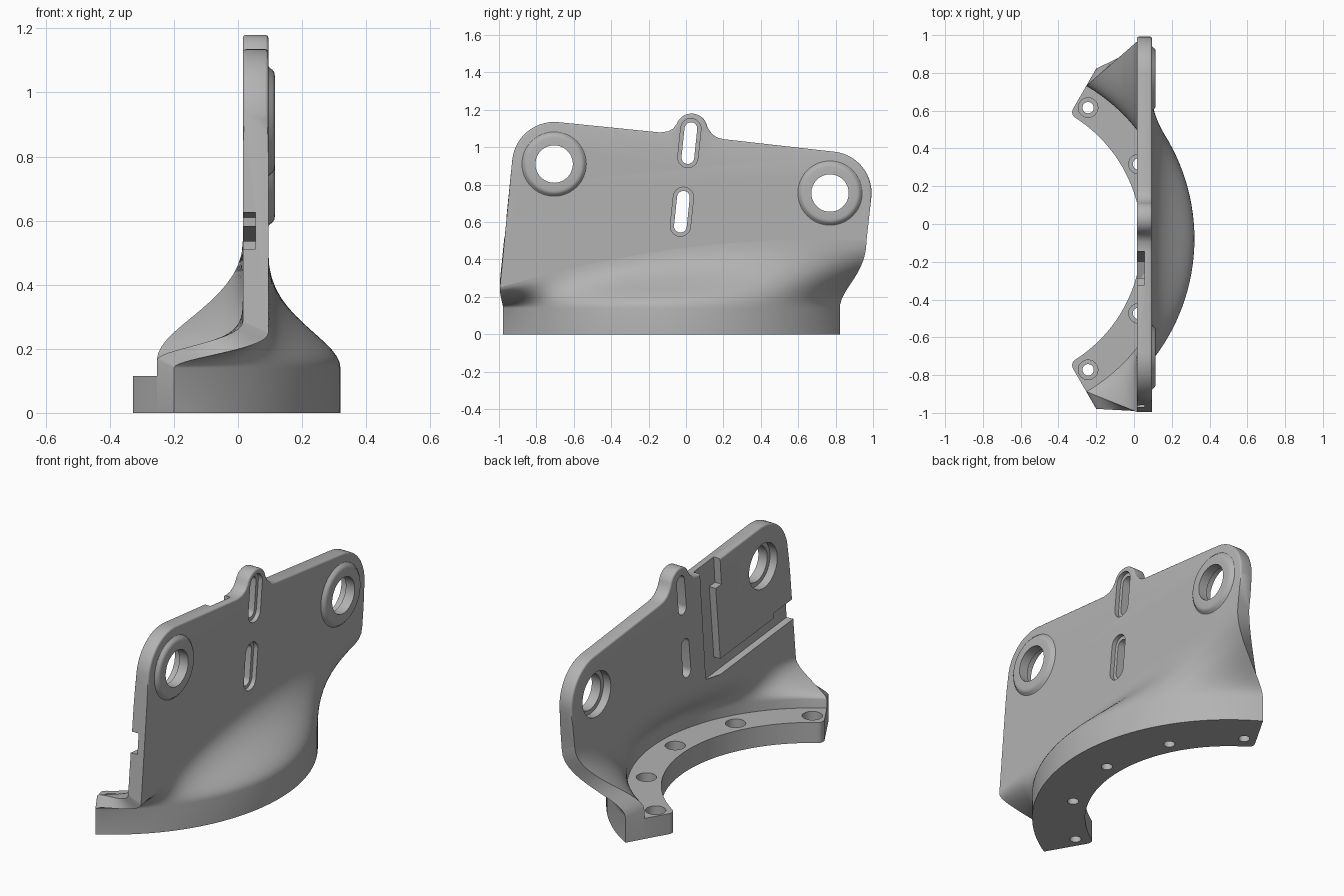
import bpy, bmesh
from math import sin, cos, pi, radians
from mathutils import Vector

if "Cube" in bpy.data.objects:
    bpy.data.objects.remove(bpy.data.objects["Cube"], do_unlink=True)

GREY = bpy.data.materials.new("plain grey")
GREY.use_nodes = True
GREY.diffuse_color = (0.45, 0.45, 0.45, 1)
GREY.node_tree.nodes["Principled BSDF"].inputs["Base Color"].default_value = (0.45, 0.45, 0.45, 1)

CX, CY = -0.72, -0.078            # centre of the curved foot
R_OUT, R_WALL, R_IN = 1.04, 0.934, 0.76
X0, X1 = 0.015, 0.095             # plate faces
END = radians(60)
N = 48
ANGLES = [-END + 2 * END * i / N for i in range(N + 1)]


def finish(name, bm):
    bmesh.ops.recalc_face_normals(bm, faces=bm.faces)
    me = bpy.data.meshes.new(name)
    bm.to_mesh(me)
    bm.free()
    me.materials.append(GREY)
    ob = bpy.data.objects.new(name, me)
    bpy.context.collection.objects.link(ob)
    return ob


def prism(points, vec):
    bm = bmesh.new()
    face = bm.faces.new([bm.verts.new(p) for p in points])
    out = bmesh.ops.extrude_face_region(bm, geom=[face])
    moved = [v for v in out["geom"] if isinstance(v, bmesh.types.BMVert)]
    bmesh.ops.translate(bm, verts=moved, vec=vec)
    return bm


def arc(cx, cy, r, a0, a1, n):
    return [(cx + r * cos(radians(a0 + (a1 - a0) * i / n)),
             cy + r * sin(radians(a0 + (a1 - a0) * i / n))) for i in range(n + 1)]


def smooth(ob):
    bpy.ops.object.select_all(action="DESELECT")
    ob.select_set(True)
    bpy.context.view_layer.objects.active = ob
    bpy.ops.object.shade_smooth_by_angle(angle=radians(32))


def cut(ob, cutters):
    bpy.context.view_layer.objects.active = ob
    for c in cutters:
        c.hide_render = True
        m = ob.modifiers.new("cut", "BOOLEAN")
        m.operation, m.solver, m.object = "DIFFERENCE", "EXACT", c
        bpy.ops.object.modifier_apply(modifier=m.name)
        bpy.data.objects.remove(c, do_unlink=True)


def plate_cutter(outline, x0, x1):
    return finish("cutter", prism([(x0, y, z) for y, z in outline], (x1 - x0, 0, 0)))


def seam(a):
    """Where the flared wall meets the plate: y and z."""
    s = sin(a) / sin(END)
    return -0.015 + 0.98 * s, 0.46 + 0.125 * s - 0.085 * s * s


# Flared wall: curved skirt that sweeps up into the flat plate
def wall_side(a, r, zb, x_top, lift, steps=14):
    base = Vector((CX + r * cos(a), CY + r * sin(a), zb))
    y, z = seam(a)
    top = Vector((x_top, y, z + lift))
    h = Vector((0, 0, top.z - zb))
    c1, c2 = base + 0.28 * h, top - 0.5 * h
    pts = [Vector((base.x, base.y, 0))]
    for i in range(steps + 1):
        t = i / steps
        u = 1 - t
        pts.append(base * u**3 + c1 * (3 * u * u * t) + c2 * (3 * u * t * t) + top * t**3)
    return pts


LIFT = 0.035
bm = bmesh.new()
outer = [[bm.verts.new(p) for p in wall_side(a, R_OUT, 0.14, X1, 0)] for a in ANGLES]
inner = [[bm.verts.new(p) for p in wall_side(a, R_WALL, 0.165, X0, LIFT)] for a in ANGLES]
rows = len(outer[0])
for i in range(N):
    for side in (outer, inner):
        for j in range(rows - 1):
            bm.faces.new((side[i][j], side[i + 1][j], side[i + 1][j + 1], side[i][j + 1]))
    for j in (0, rows - 1):
        bm.faces.new((outer[i][j], outer[i + 1][j], inner[i + 1][j], inner[i][j]))
for i in (0, N):
    for j in range(rows - 1):
        bm.faces.new((outer[i][j], outer[i][j + 1], inner[i][j + 1], inner[i][j]))
smooth(finish("flared_wall", bm))

# Foot flange with five counterbored bolt holes
ring = [(CX + R_WALL * cos(a), CY + R_WALL * sin(a), 0) for a in ANGLES]
ring += [(CX + R_IN * cos(a), CY + R_IN * sin(a), 0) for a in reversed(ANGLES)]
bm = prism(ring, (0, 0, 0.115))
corners = [e for e in bm.edges
           if abs(e.verts[0].co.z - e.verts[1].co.z) > 0.1
           and (e.verts[0].co.xy - Vector((CX, CY))).length < R_IN + 0.01
           and e.verts[0].co.x < CX + R_IN * cos(END) + 0.002]
bmesh.ops.bevel(bm, geom=corners, offset=0.035, segments=5, affect="EDGES", profile=0.5)
flange = finish("foot_flange", bm)
holes = []
for deg in (-55.5, -28, 0, 28, 55.5):
    hx, hy = CX + 0.842 * cos(radians(deg)), CY + 0.842 * sin(radians(deg))
    for r, z0 in ((0.03, -0.1), (0.052, 0.06)):
        circle = [(x, y, z0) for x, y in arc(hx, hy, r, 0, 345, 23)]
        holes.append(finish("cutter", prism(circle, (0, 0, 0.3))))
cut(flange, holes)
smooth(flange)

# Upright plate outline, starting along the seam with the wall
BOSSES = ((-0.705, 0.91), (0.77, 0.755))
outline = [seam(a) for a in ANGLES]
outline += arc(*BOSSES[1], 0.222, -6, 84, 14)
outline += [(0.21, 1.042), (0.175, 1.049), (0.148, 1.063), (0.128, 1.085)]
outline += arc(0.03, 1.095, 0.085, 10, 160, 16)
outline += [(-0.068, 1.1), (-0.095, 1.085), (-0.14, 1.079)]
outline += arc(*BOSSES[0], 0.225, 84, 174, 14)
bm = prism([(X0, y, z) for y, z in outline], (X1 - X0, 0, 0))
seam_verts = set()
for v in bm.verts:
    if any(abs(v.co.y - y) + abs(v.co.z - z) < 1e-4 for y, z in outline[:N + 1]):
        seam_verts.add(v)
for v in seam_verts:
    if v.co.x < 0.05:
        v.co.z += LIFT
rim = [e for e in bm.edges if abs(e.verts[0].co.x - e.verts[1].co.x) < 0.01
       and not (e.verts[0] in seam_verts or e.verts[1] in seam_verts)]
bmesh.ops.bevel(bm, geom=rim, offset=0.01, segments=3, affect="EDGES", profile=0.5)
plate = finish("upright_plate", bm)


def slot(cy, cz, half, r, tilt=6):
    t = radians(tilt)
    dy, dz = half * sin(t), half * cos(t)
    return (arc(cy + dy, cz + dz, r, -tilt, 180 - tilt, 12)
            + arc(cy - dy, cz - dz, r, 180 - tilt, 360 - tilt, 12))


cutters = []
# Two tilted slots with a shallow step
for cy, cz in ((0.018, 1.022), (-0.022, 0.655)):
    cutters.append(plate_cutter(slot(cy, cz, 0.078, 0.034), -0.1, 0.3))
    cutters.append(plate_cutter(slot(cy, cz, 0.078, 0.054), 0.07, 0.3))
# Round mounting holes, counterbored on the flat side
for cy, cz in BOSSES:
    cutters.append(plate_cutter(arc(cy, cz, 0.1, 0, 352.5, 47), -0.1, 0.3))
    cutters.append(plate_cutter(arc(cy, cz, 0.125, 0, 352.5, 47), -0.1, 0.06))
# Angled channel around the raised panel
channel = [(-0.2, 0.435), (-0.135, 1.2), (-0.315, 1.2), (-0.335, 0.95), (-0.285, 0.945),
           (-0.325, 0.535), (-0.8, 0.582), (-0.8, 0.61), (-1.1, 0.64), (-1.1, 0.525)]
cutters.append(plate_cutter(channel, -0.1, 0.055))
cut(plate, cutters)
smooth(plate)

# Raised rings around the mounting holes
profile = [(0.1, 0.09), (0.1, 0.115), (0.142, 0.115), (0.153, 0.113), (0.161, 0.107),
           (0.166, 0.1), (0.172, 0.095), (0.172, 0.09)]
for name, (cy, cz) in zip(("front_boss", "back_boss"), BOSSES):
    bm = bmesh.new()
    loops = []
    for r, x in profile:
        loops.append([bm.verts.new((x, y, z)) for y, z in arc(cy, cz, r, 0, 352.5, 47)])
    for a, b in zip(loops, loops[1:] + loops[:1]):
        for k in range(48):
            m = (k + 1) % 48
            bm.faces.new((a[k], a[m], b[m], b[k]))
    smooth(finish(name, bm))
